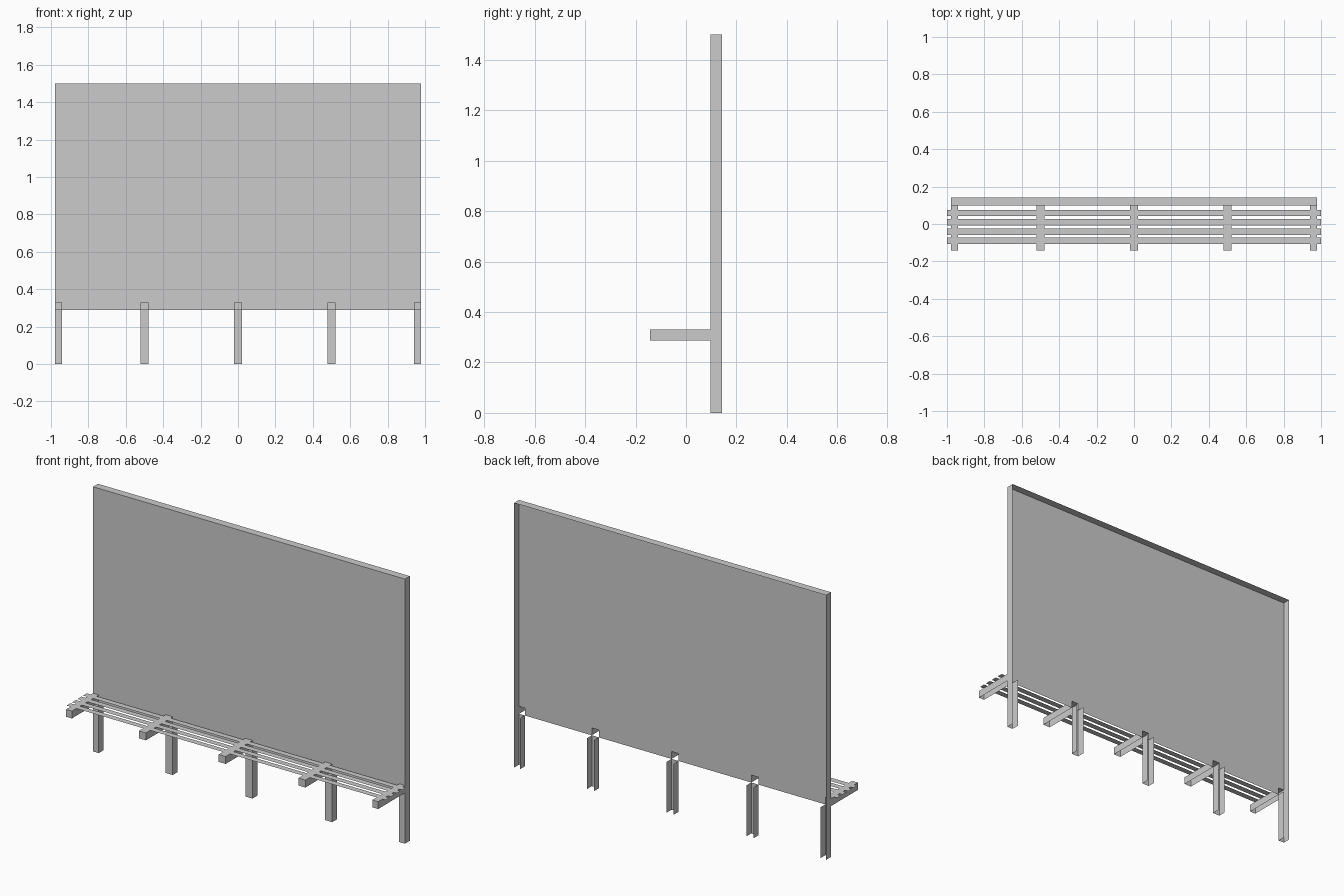
import bpy, bmesh

if "Cube" in bpy.data.objects:
    bpy.data.objects.remove(bpy.data.objects["Cube"])

# Corner indices are (x, y, z) bits; loops wind outward
SIDES = {
    "left":   ((0,1,0), (0,0,0), (0,0,1), (0,1,1)),
    "right":  ((1,0,0), (1,1,0), (1,1,1), (1,0,1)),
    "front":  ((0,0,0), (1,0,0), (1,0,1), (0,0,1)),
    "top":    ((0,0,1), (1,0,1), (1,1,1), (0,1,1)),
}


def shell(name, boxes, sides):
    """One object of open boxes that keep only the named sides."""
    bm = bmesh.new()
    for box, keep in zip(boxes, sides):
        for side in keep:
            bm.faces.new([bm.verts.new([box[a][c[a]] for a in range(3)])
                          for c in SIDES[side]])
    bmesh.ops.remove_doubles(bm, verts=bm.verts, dist=1e-5)
    mesh = bpy.data.meshes.new(name)
    bm.to_mesh(mesh)
    bm.free()
    obj = bpy.data.objects.new(name, mesh)
    bpy.context.collection.objects.link(obj)
    return obj


HALF = 0.978                       # panel half width
FRONT, BACK = 0.098, 0.142         # panel depth
ARM_LOW, ARM_TOP, TOP = 0.288, 0.33, 1.5

# Leg positions: narrow ones flush with the panel ends, wider ones between
W = 0.022
legs = [(-HALF, -HALF + 0.036), (-0.5 - W, -0.5 + W), (-W, W),
        (0.5 - W, 0.5 + W), (HALF - 0.036, HALF)]

# Back panel: open at the back and bottom, with arm openings in its lower edge
boxes = [((-HALF, HALF), (FRONT, BACK), (ARM_TOP, TOP))]
sides = [("front", "left", "right", "top")]
for a, b in zip(legs, legs[1:]):
    boxes.append(((a[1], b[0]), (FRONT, BACK), (ARM_LOW, ARM_TOP)))
    sides.append(("front",))
boxes.append(((-HALF, HALF), (FRONT, BACK), (ARM_LOW, ARM_TOP)))
sides.append(("left", "right"))
shell("back_panel", boxes, sides)

# Channel legs and the bracket arms carrying the seat
for i, xs in enumerate(legs, 1):
    shell(f"leg_{i}", [(xs, (FRONT, BACK), (0, ARM_LOW))],
          [("front", "left", "right")])
    shell(f"seat_arm_{i}", [(xs, (-0.142, FRONT), (ARM_LOW, ARM_TOP))],
          [("front", "left", "right", "top")])

# Thin flat seat slats
for i in range(4):
    y = -0.107 + i * 0.0495
    shell(f"seat_slat_{i + 1}",
          [((-1, 1), (y, y + 0.034), (ARM_TOP, ARM_TOP + 0.002))], [("top",)])
